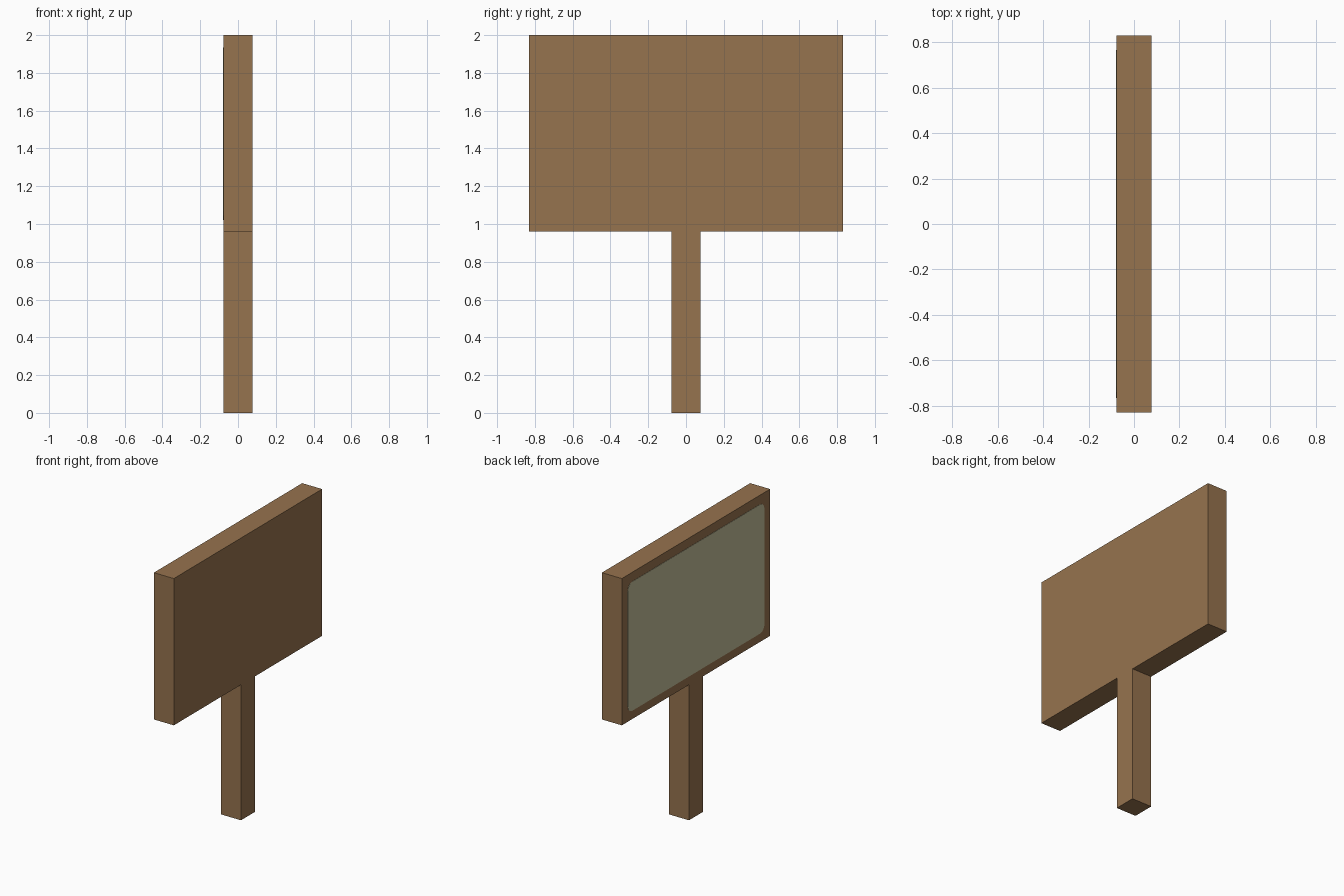
import bpy, math

if "Cube" in bpy.data.objects:
    bpy.data.objects.remove(bpy.data.objects["Cube"])


def srgb(r, g, b):
    f = lambda c: c / 12.92 if c <= 0.04045 else ((c + 0.055) / 1.055) ** 2.4
    return tuple(f(v / 255) for v in (r, g, b)) + (1.0,)


def material(name, rgb):
    m = bpy.data.materials.new(name)
    m.diffuse_color = srgb(*rgb)
    m.use_nodes = True
    m.node_tree.nodes["Principled BSDF"].inputs["Base Color"].default_value = m.diffuse_color
    return m


def prism(name, outline, x0, x1, mat):
    """Extrude a (y, z) outline along x from x0 to x1."""
    n = len(outline)
    verts = [(x, y, z) for x in (x0, x1) for y, z in outline]
    faces = [tuple(reversed(range(n))), tuple(range(n, 2 * n))]
    faces += [(i, (i + 1) % n, n + (i + 1) % n, n + i) for i in range(n)]
    me = bpy.data.meshes.new(name)
    me.from_pydata(verts, [], faces)
    me.materials.append(mat)
    ob = bpy.data.objects.new(name, me)
    bpy.context.collection.objects.link(ob)
    return ob


def rect(half, z0, z1):
    return [(-half, z0), (half, z0), (half, z1), (-half, z1)]


def rounded(half, z0, z1, r, steps=3):
    pts = []
    corners = [(half - r, z1 - r), (r - half, z1 - r), (r - half, z0 + r), (half - r, z0 + r)]
    for k, (cy, cz) in enumerate(corners):
        for s in range(steps + 1):
            a = math.pi / 2 * (k + s / steps)
            pts.append((cy + r * math.cos(a), cz + r * math.sin(a)))
    return pts


wood = material("brown_wood", (150, 115, 78))
paper = material("pale_panel", (193, 188, 152))
T = 0.078      # half thickness
BOTTOM = 0.96  # underside of the board

# Post, board and the painted panel on the left (-x) side
prism("post", rect(T, 0, BOTTOM), -T, T, wood)
prism("board", rect(0.83, BOTTOM, 2.0), -T, T, wood)
prism("painted_panel", rounded(0.765, BOTTOM + 0.06, 1.935, 0.05), -T - 0.002, -T + 0.002, paper)
